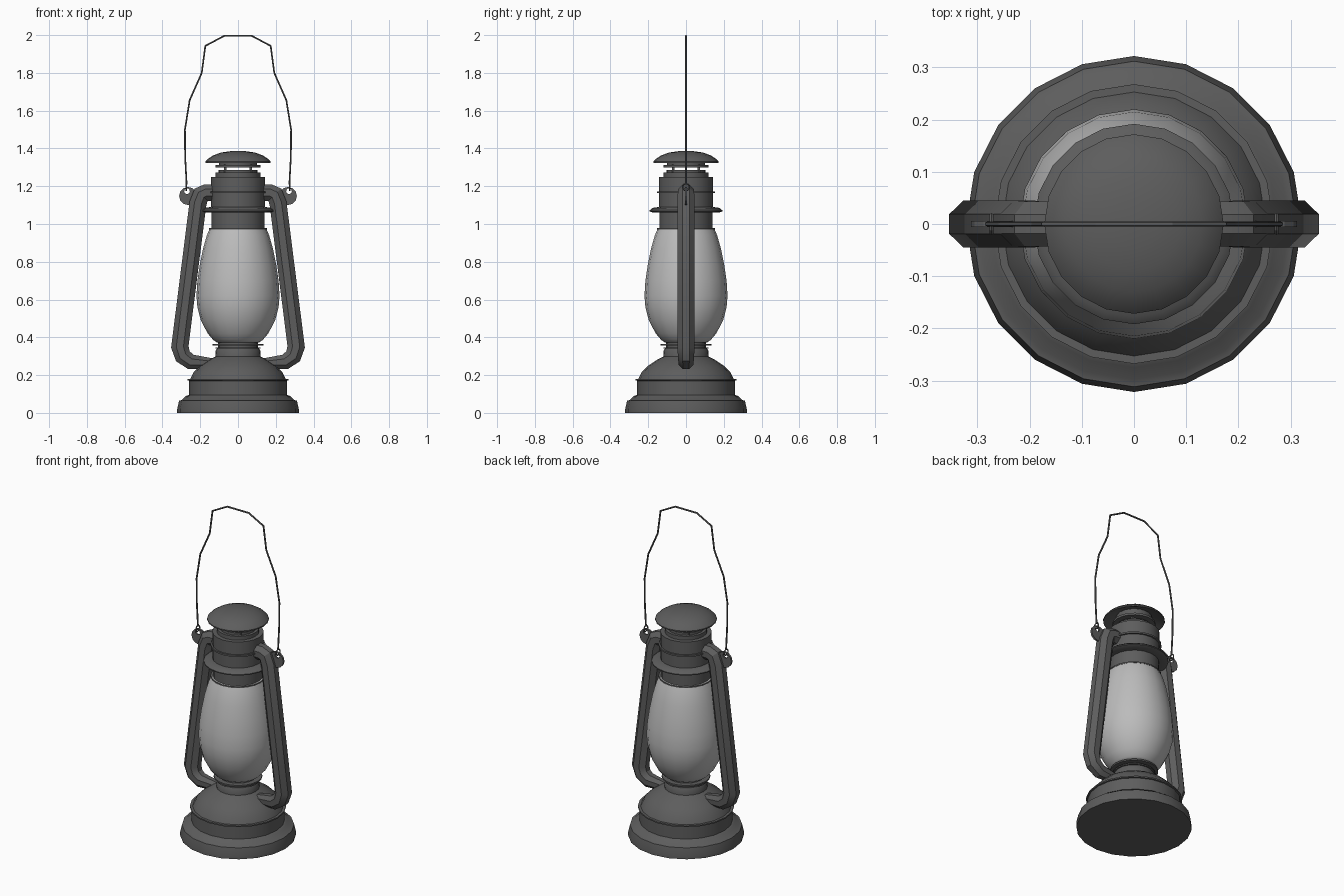
import bpy, bmesh
from math import sin, cos, pi, radians
from mathutils import Vector

if "Cube" in bpy.data.objects:
    bpy.data.objects.remove(bpy.data.objects["Cube"])

SIDES = 20


def material(name, v):
    m = bpy.data.materials.new(name)
    m.diffuse_color = (v, v, v, 1)
    m.use_nodes = True
    m.node_tree.nodes["Principled BSDF"].inputs["Base Color"].default_value = m.diffuse_color
    return m


METAL = material("dark_metal", 0.11)
GLASS = material("frosted_glass", 0.5)


def finish(name, bm, mat=METAL, angle=35):
    bmesh.ops.recalc_face_normals(bm, faces=bm.faces)
    me = bpy.data.meshes.new(name)
    bm.to_mesh(me)
    bm.free()
    me.materials.append(mat)
    ob = bpy.data.objects.new(name, me)
    bpy.context.collection.objects.link(ob)
    bpy.ops.object.select_all(action='DESELECT')
    ob.select_set(True)
    bpy.context.view_layer.objects.active = ob
    if angle:
        bpy.ops.object.shade_smooth_by_angle(angle=radians(angle))
    return ob


def bridge(bm, rings, closed=False):
    n = len(rings[0])
    pairs = list(zip(rings, rings[1:] + rings[:1])) if closed else list(zip(rings, rings[1:]))
    for a, b in pairs:
        for i in range(n):
            j = (i + 1) % n
            bm.faces.new((a[i], a[j], b[j], b[i]))


def lathe(name, profile, mat=METAL, angle=35, closed=False):
    bm = bmesh.new()
    rings = [[bm.verts.new((r * cos(2 * pi * i / SIDES), r * sin(2 * pi * i / SIDES), z))
              for i in range(SIDES)] for r, z in profile]
    bridge(bm, rings, closed)
    if not closed:
        bm.faces.new(rings[0])
        bm.faces.new(rings[-1])
    return finish(name, bm, mat, angle)


def sweep(name, path, sides, angle=0):
    """Mitred tube along (x, z, radius) points lying in the plane y = 0."""
    bm = bmesh.new()
    pts = [Vector((x, 0, z)) for x, z, r in path]
    rings = []
    for k, p in enumerate(pts):
        d0 = (p - pts[k - 1]).normalized() if k else None
        d1 = (pts[k + 1] - p).normalized() if k < len(pts) - 1 else None
        d0, d1 = d0 or d1, d1 or d0
        t = (d0 + d1).normalized()
        side = Vector((t.z, 0, -t.x)) / max(t.dot(d0), 0.5)
        r = path[k][2]
        rings.append([bm.verts.new(p + r * (side * cos(a) + Vector((0, sin(a), 0))))
                      for a in [(i + 0.5) * 2 * pi / sides for i in range(sides)]])
    bridge(bm, rings)
    bm.faces.new(rings[0])
    bm.faces.new(rings[-1])
    return finish(name, bm, METAL, angle)


# fuel tank base with rolled seam and domed top
lathe("tank_base", [(0.322, 0), (0.322, 0.02), (0.312, 0.065), (0.298, 0.068), (0.275, 0.09), (0.26, 0.095),
                    (0.26, 0.17), (0.268, 0.172), (0.268, 0.18), (0.253, 0.18), (0.235, 0.215),
                    (0.2, 0.25), (0.155, 0.28), (0.12, 0.298), (0.118, 0.33), (0.108, 0.345)])
# burner plates under the globe
lathe("burner_neck", [(0.105, 0.335), (0.105, 0.385)])
lathe("burner_plate_lower", [(0.12, 0.34), (0.12, 0.347)])
lathe("burner_plate_upper", [(0.135, 0.357), (0.135, 0.366)])

# glass globe
lathe("glass_globe", [(0.112, 0.373), (0.13, 0.385), (0.16, 0.42), (0.197, 0.49), (0.215, 0.56),
                      (0.22, 0.62), (0.215, 0.7), (0.203, 0.78), (0.185, 0.87),
                      (0.165, 0.94), (0.148, 0.98)], GLASS, 60)

# collar and chimney
lathe("globe_collar", [(0.153, 0.972), (0.153, 0.98), (0.122, 0.98), (0.14, 0.983), (0.14, 1.055)][0:2])
lathe("lower_chimney", [(0.14, 0.975), (0.14, 1.06), (0.175, 1.06), (0.192, 1.067),
                        (0.192, 1.073), (0.178, 1.085), (0.143, 1.09), (0.143, 1.165)])
lathe("chimney_seam", [(0.153, 1.163), (0.153, 1.173)])
lathe("upper_chimney", [(0.143, 1.168), (0.143, 1.25), (0.118, 1.25), (0.118, 1.273),
                        (0.102, 1.273), (0.102, 1.287)])

# vented cap: posts, plate and thin domed hood
for i in range(4):
    a = pi / 4 + i * pi / 2
    bm = bmesh.new()
    bmesh.ops.create_cube(bm, size=1)
    bmesh.ops.scale(bm, vec=(0.012, 0.012, 0.05), verts=bm.verts)
    bmesh.ops.translate(bm, vec=(0.095 * cos(a), 0.095 * sin(a), 1.29), verts=bm.verts)
    finish("vent_post", bm, METAL, 0)
lathe("vent_plate", [(0.12, 1.299), (0.12, 1.312), (0.1, 1.312), (0.1, 1.35)])
lathe("cap_hood", [(0.01, 1.365), (0.1, 1.355), (0.155, 1.33), (0.172, 1.324), (0.172, 1.331),
                   (0.158, 1.346), (0.13, 1.364), (0.09, 1.378), (0.045, 1.385), (0.01, 1.387)])

# side parts, one set per side
TUBE = [(0.10, 1.166, 0.047), (0.17, 1.166, 0.047), (0.195, 1.155, 0.047), (0.212, 1.11, 0.049),
        (0.308, 0.35, 0.049), (0.292, 0.3, 0.046), (0.25, 0.27, 0.042), (0.14, 0.262, 0.03)]
for s, label in ((-1, "left"), (1, "right")):
    # air tube
    sweep(label + "_air_tube", [(s * x, z, r) for x, z, r in TUBE], 8, 30)

    # flat ear with an off-centre hole
    bm = bmesh.new()
    n = 12
    rings = [[bm.verts.new((s * (cx + r * cos(2 * pi * i / n)), y, cz + r * sin(2 * pi * i / n)))
              for i in range(n)]
             for cx, cz, r, y in ((0.264, 1.148, 0.048, -0.006), (0.27, 1.174, 0.015, -0.006),
                                  (0.27, 1.174, 0.015, 0.006), (0.264, 1.148, 0.048, 0.006))]
    bridge(bm, rings, True)
    finish(label + "_ear", bm, METAL, 0)

    # wire eye linking the ear to the handle
    bpy.ops.mesh.primitive_torus_add(major_segments=10, minor_segments=5, major_radius=0.018,
                                     minor_radius=0.004, location=(s * 0.273, 0, 1.195),
                                     rotation=(0, pi / 2, 0))
    eye = bpy.context.object
    eye.name = label + "_wire_eye"
    eye.data.materials.append(METAL)

# wire carrying handle
HALF = [(0.272, 1.21), (0.28, 1.36), (0.281, 1.5), (0.256, 1.655), (0.192, 1.8), (0.173, 1.943), (0.073, 1.996)]
sweep("wire_handle", [(-x, z, 0.005) for x, z in HALF] + [(x, z, 0.005) for x, z in reversed(HALF)], 6)
